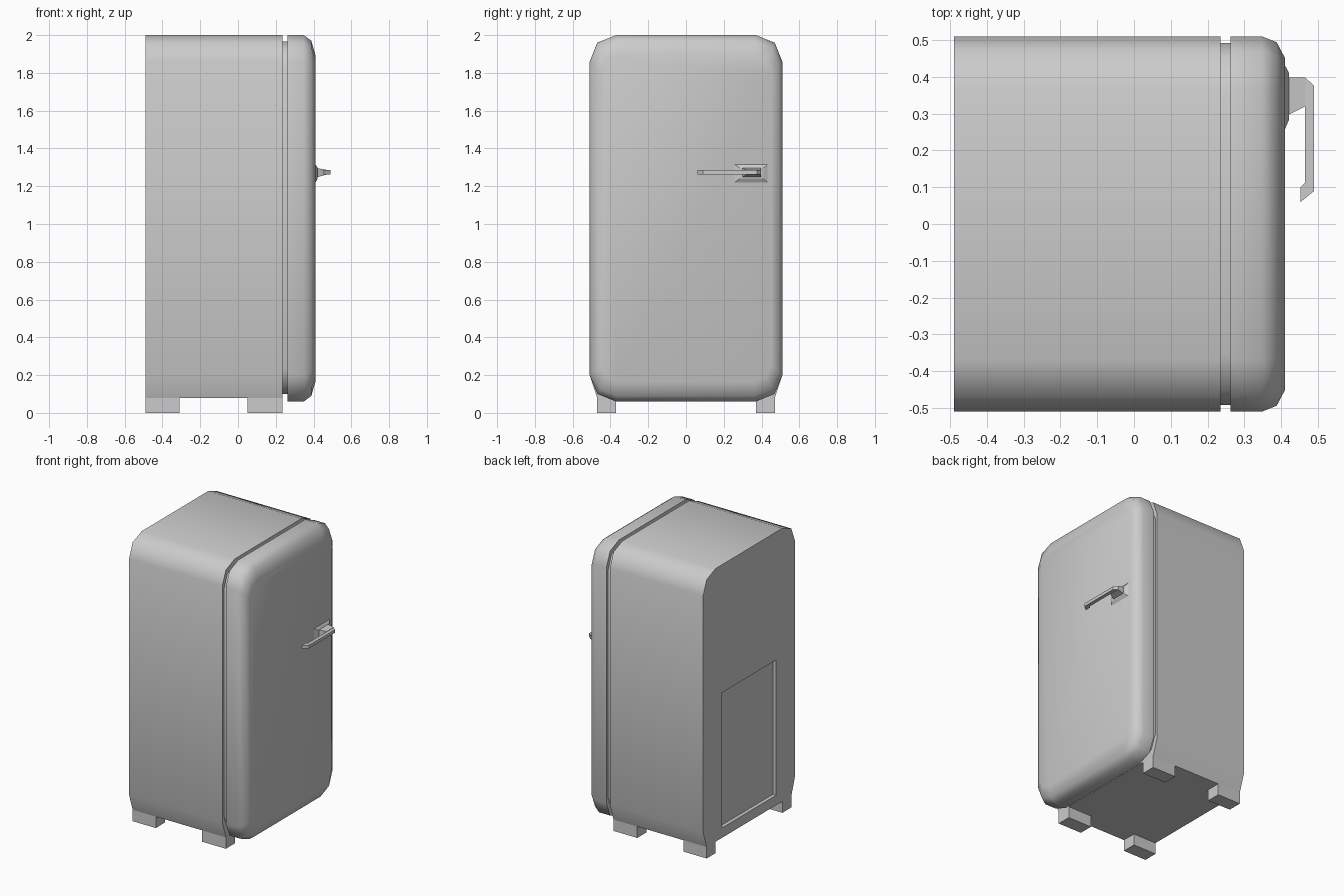
import bpy, bmesh, math

if "Cube" in bpy.data.objects:
    bpy.data.objects.remove(bpy.data.objects["Cube"])


def loft(name, rings, angle=None):
    """Skin a stack of equal-length point rings and cap both ends."""
    bm = bmesh.new()
    loops = [[bm.verts.new(p) for p in ring] for ring in rings]
    for a, b in zip(loops, loops[1:]):
        for i in range(len(a)):
            j = (i + 1) % len(a)
            bm.faces.new((a[i], a[j], b[j], b[i]))
    bm.faces.new(loops[0])
    bm.faces.new(loops[-1])
    bmesh.ops.recalc_face_normals(bm, faces=bm.faces[:])
    me = bpy.data.meshes.new(name)
    bm.to_mesh(me)
    bm.free()
    ob = bpy.data.objects.new(name, me)
    bpy.context.collection.objects.link(ob)
    if angle:
        bpy.ops.object.select_all(action='DESELECT')
        ob.select_set(True)
        bpy.context.view_layer.objects.active = ob
        bpy.ops.object.shade_smooth_by_angle(angle=math.radians(angle))
    return ob


def mirrored(x, half):
    """Full ring at x from (y, z) points of the +y half."""
    return [(x, y, z) for y, z in half] + [(x, -y, z) for y, z in reversed(half)]


def rounded(x, h, z0, z1, r):
    """Rectangle ring with two-segment rounded corners."""
    k = r * 0.29
    return mirrored(x, [(h - r, z0), (h - k, z0 + k), (h, z0 + r),
                        (h, z1 - r), (h - k, z1 - k), (h - r, z1)])


def rect(x, y0, y1, z0, z1):
    return [(x, y0, z0), (x, y1, z0), (x, y1, z1), (x, y0, z1)]


def box(name, x0, x1, y0, y1, z0, z1):
    return loft(name, [rect(x0, y0, y1, z0, z1), rect(x1, y0, y1, z0, z1)])


# Cabinet with a sunken rear panel
half = [(0.47, 0.08), (0.51, 0.20), (0.51, 1.86), (0.47, 1.96), (0.37, 2.0)]
cabinet = loft("cabinet", [mirrored(-0.49, half), mirrored(0.235, half)], 50)
cutter = box("rear_panel_cutter", -0.6, -0.465, -0.30, 0.30, 0.15, 1.10)
cutter.hide_render = True
cutter.hide_viewport = False
cutter.display_type = 'WIRE'
cut = cabinet.modifiers.new("rear_panel", 'BOOLEAN')
cut.operation = 'DIFFERENCE'
cut.solver = 'EXACT'
cut.object = cutter
bpy.context.view_layer.objects.active = cabinet
bpy.ops.object.modifier_apply(modifier=cut.name)
bpy.data.objects.remove(cutter)

# Feet
for end, x0, x1 in (("rear", -0.49, -0.31), ("front", 0.05, 0.235)):
    for side, y0, y1 in (("left", -0.47, -0.37), ("right", 0.37, 0.47)):
        box(f"{end}_{side}_foot", x0, x1, y0, y1, 0, 0.082)

# Door seal in the gap
loft("door_seal", [rounded(x, 0.492, 0.10, 1.965, 0.135) for x in (0.23, 0.265)], 50)

# Door with a rounded front edge
loft("door", [rounded(0.262, 0.51, 0.06, 2.0, 0.14),
              rounded(0.348, 0.51, 0.06, 2.0, 0.14),
              rounded(0.388, 0.494, 0.09, 1.97, 0.13),
              rounded(0.41, 0.452, 0.165, 1.895, 0.09)], 50)

# Handle mounting plate
loft("handle_plate", [rect(0.40, 0.257, 0.432, 1.22, 1.316),
                      rect(0.41, 0.257, 0.432, 1.22, 1.316),
                      rect(0.422, 0.285, 0.41, 1.24, 1.297)])

# Handle post tapering outward, then the grip bar bent towards the hinge side
loft("handle_post", [rect(0.42, 0.297, 0.398, 1.248, 1.296),
                     rect(0.466, 0.32, 0.398, 1.261, 1.287)])
grip = [(0.465, 0.398), (0.49, 0.376), (0.49, 0.09), (0.453, 0.06),
        (0.453, 0.10), (0.465, 0.113)]
loft("handle_grip", [[(x, y, z) for x, y in grip] for z in (1.263, 1.285)])
